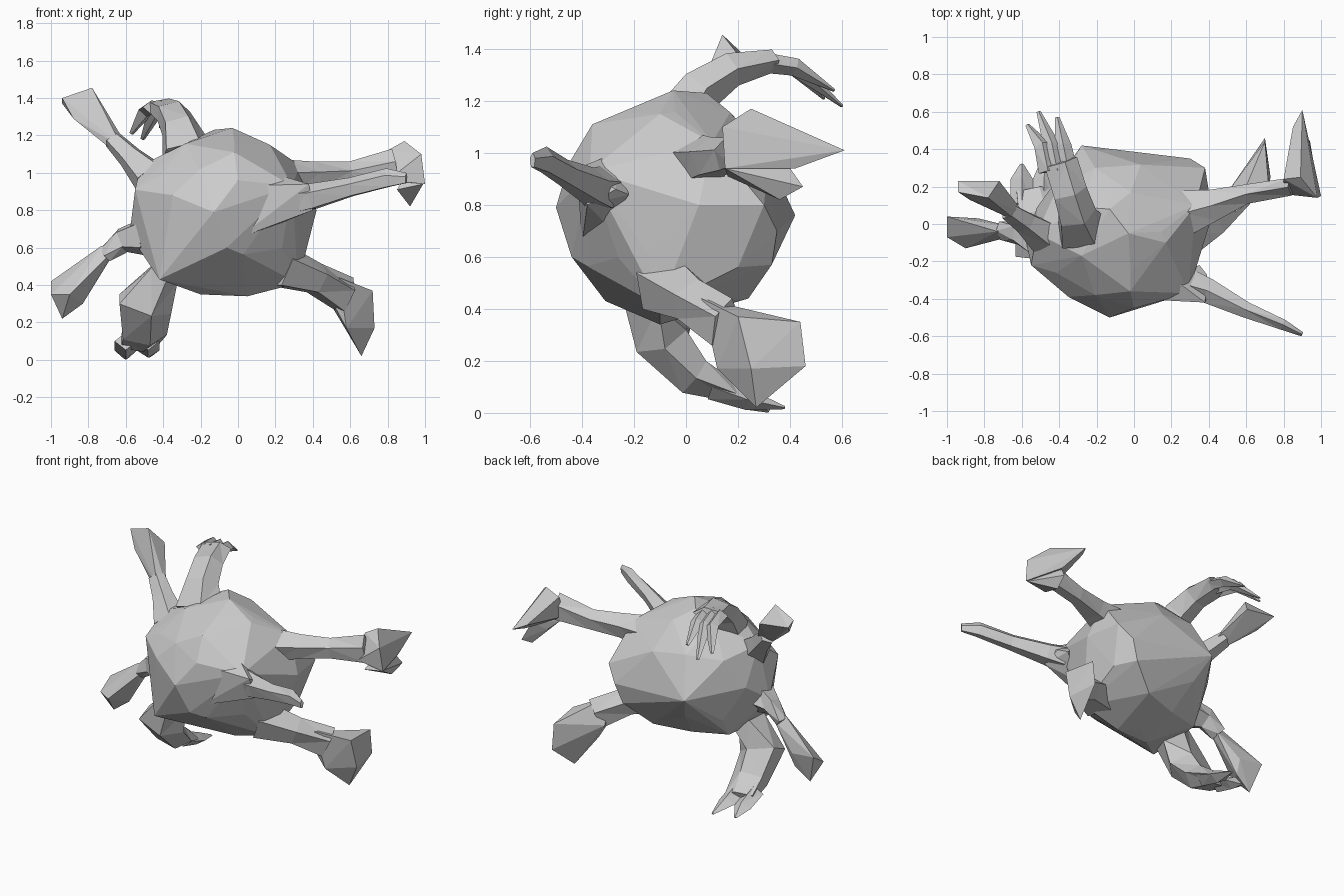
import bpy, bmesh, math
from mathutils import Vector


def finish(name, bm):
    bmesh.ops.recalc_face_normals(bm, faces=bm.faces)
    me = bpy.data.meshes.new(name)
    bm.to_mesh(me)
    bm.free()
    ob = bpy.data.objects.new(name, me)
    bpy.context.collection.objects.link(ob)
    return ob


def hull(name, pts, bm=None):
    bm = bm or bmesh.new()
    for p in pts:
        bm.verts.new(p)
    res = bmesh.ops.convex_hull(bm, input=bm.verts)
    junk = {g for k in ("geom_interior", "geom_unused") for g in res[k]
            if isinstance(g, bmesh.types.BMVert)}
    bmesh.ops.delete(bm, geom=list(junk), context='VERTS')
    return finish(name, bm)


def limb(name, wide, stations, sides=5):
    """Faceted tube; each station is x, y, z, half width along wide, half thickness."""
    bm = bmesh.new()
    cs = [Vector(s[:3]) for s in stations]
    rings = []
    for i, s in enumerate(stations):
        d = (cs[min(i + 1, len(cs) - 1)] - cs[max(i - 1, 0)]).normalized()
        u = Vector(wide)
        u = (u - d * u.dot(d)).normalized()
        v = d.cross(u)
        ring = []
        for k in range(sides):
            a = 2 * math.pi * k / sides
            ring.append(bm.verts.new(cs[i] + u * s[3] * math.cos(a) + v * s[4] * math.sin(a)))
        rings.append(ring)
    for r0, r1 in zip(rings, rings[1:]):
        for k in range(sides):
            j = (k + 1) % sides
            bm.faces.new((r0[k], r0[j], r1[j], r1[k]))
    bm.faces.new(rings[0])
    bm.faces.new(rings[-1])
    bmesh.ops.triangulate(bm, faces=bm.faces)
    return finish(name, bm)


# Lumpy round body: coarse sphere wrapped together with its corner points
body = bmesh.new()
bmesh.ops.create_icosphere(body, subdivisions=2, radius=1)
for v in body.verts:
    v.co = Vector((v.co.x * 0.45 - 0.09, v.co.y * 0.42 - 0.04, v.co.z * 0.43 + 0.79))
hull("body", [
    (-0.13, -0.50, 0.79), (0.0, -0.45, 0.96), (0.29, -0.37, 0.93), (-0.06, -0.44, 0.60),
    (-0.42, -0.31, 0.43), (-0.35, -0.39, 0.88), (-0.55, -0.22, 0.91), (-0.02, -0.36, 1.11),
    (-0.03, -0.05, 1.24), (-0.13, 0.08, 1.23), (0.17, -0.1, 1.15), (0.33, 0.1, 1.04),
    (0.42, 0.05, 0.80), (0.38, 0.3, 0.80), (0.30, 0.35, 0.70), (-0.28, 0.42, 0.76),
    (-0.52, -0.05, 1.04), (-0.58, -0.08, 0.67), (0.32, -0.1, 0.41), (0.05, -0.1, 0.34),
    (-0.2, -0.12, 0.35), (0.33, -0.15, 0.62), (-0.4, 0.1, 0.44), (0.25, 0.33, 0.57),
    (0.08, 0.24, 0.44), (0.33, 0.2, 0.56)], body)

# Thin raised paddle at upper left
limb("upper_left_limb", (1, 0, -0.1), [
    (-0.47, -0.07, 0.98, 0.11, 0.09), (-0.58, 0.01, 1.09, 0.07, 0.06),
    (-0.67, 0.07, 1.18, 0.055, 0.045)])
hull("upper_left_paddle", [
    (-0.94, 0.23, 1.37), (-0.94, 0.17, 1.40), (-0.78, 0.14, 1.455), (-0.72, 0.23, 1.34),
    (-0.88, 0.13, 1.29), (-0.82, 0.11, 1.27), (-0.59, 0.06, 1.14), (-0.67, 0.04, 1.12),
    (-0.62, 0.01, 1.14)])

# Drooping paddle at lower left
limb("lower_left_limb", (1, 0, 1), [
    (-0.50, -0.09, 0.66, 0.11, 0.11), (-0.62, -0.05, 0.64, 0.075, 0.06),
    (-0.71, -0.035, 0.56, 0.055, 0.04)])
hull("lower_left_paddle", [
    (-1.0, 0.04, 0.42), (-1.0, -0.07, 0.35), (-0.94, -0.01, 0.22), (-0.83, 0.0, 0.30),
    (-0.90, -0.13, 0.35), (-0.83, 0.03, 0.40), (-0.67, -0.01, 0.56), (-0.67, -0.07, 0.58),
    (-0.73, -0.04, 0.61)])

# Left leg with clawed foot
limb("left_leg", (1, 0, 0), [
    (-0.40, -0.11, 0.46, 0.09, 0.14), (-0.51, -0.10, 0.29, 0.16, 0.11),
    (-0.51, 0.03, 0.14, 0.13, 0.08), (-0.54, 0.18, 0.08, 0.11, 0.04)])
for i, (x, tip) in enumerate([(-0.60, (-0.60, 0.32, 0.006)), (-0.48, (-0.47, 0.38, 0.02))]):
    limb(f"left_claw_{i}", (1, 0, 0), [
        (x, 0.10, 0.10, 0.06, 0.05), (x, 0.24, 0.05, 0.06, 0.04), (*tip, 0.01, 0.006)], 4)

# Right leg with broad flat foot
limb("right_leg", (0, 0, 1), [
    (0.22, -0.08, 0.50, 0.13, 0.14), (0.42, 0.03, 0.43, 0.09, 0.10),
    (0.58, 0.15, 0.34, 0.11, 0.06)])
hull("right_foot", [
    (0.52, 0.10, 0.28), (0.54, 0.06, 0.44), (0.72, 0.20, 0.37), (0.70, 0.44, 0.35),
    (0.70, 0.46, 0.18), (0.66, 0.27, 0.02), (0.73, 0.25, 0.17), (0.50, 0.17, 0.29),
    (0.58, 0.12, 0.17), (0.62, 0.27, 0.36)])

# Thin pointed arm at front right, flaring into the body
hull("front_right_shoulder", [
    (0.38, -0.42, 0.94), (0.30, -0.36, 0.78), (0.39, -0.27, 0.86), (0.18, -0.27, 1.0),
    (0.20, -0.30, 0.72), (0.0, -0.40, 0.93), (0.40, -0.38, 0.80), (0.35, -0.22, 0.84),
    (0.0, -0.40, 0.65)])
limb("front_right_arm", (0, 0, 1), [
    (0.30, -0.33, 0.86, 0.09, 0.09), (0.40, -0.36, 0.87, 0.075, 0.07),
    (0.60, -0.46, 0.92, 0.055, 0.045),
    (0.80, -0.54, 0.97, 0.055, 0.03), (0.90, -0.59, 0.97, 0.03, 0.012)])

# Back right arm with forked hand
limb("back_right_arm", (0, 0, 1), [
    (0.27, 0.06, 0.97, 0.10, 0.13), (0.42, 0.10, 0.98, 0.08, 0.09),
    (0.60, 0.16, 0.99, 0.07, 0.055), (0.84, 0.20, 1.03, 0.10, 0.05)])
hull("back_right_hand", [
    (0.80, 0.16, 0.96), (0.80, 0.24, 1.12), (0.89, 0.25, 1.17), (0.98, 0.14, 1.10),
    (1.0, 0.15, 0.94), (0.85, 0.52, 1.02), (0.90, 0.61, 1.01), (0.93, 0.42, 0.94)])
hull("back_right_thumb", [
    (0.85, 0.16, 0.91), (0.99, 0.15, 0.94), (0.92, 0.25, 1.03), (0.92, 0.36, 0.82),
    (0.94, 0.45, 0.87), (0.87, 0.27, 0.89), (0.91, 0.38, 0.97)])

# Curved top limb with three drooping fingers
limb("top_limb", (1, 0.2, 0), [
    (-0.27, -0.04, 1.10, 0.16, 0.12), (-0.31, 0.05, 1.24, 0.11, 0.09),
    (-0.35, 0.17, 1.32, 0.10, 0.07), (-0.40, 0.33, 1.355, 0.10, 0.045)])
for i, (x, tip) in enumerate([(-0.46, (-0.57, 0.53, 1.21)), (-0.41, (-0.51, 0.60, 1.18)),
                              (-0.35, (-0.41, 0.57, 1.24))]):
    limb(f"top_finger_{i}", (1, 0, 0), [
        (x, 0.28, 1.35, 0.05, 0.04), (x - 0.03, 0.42, 1.33, 0.045, 0.035),
        (*tip, 0.012, 0.006)], 4)
